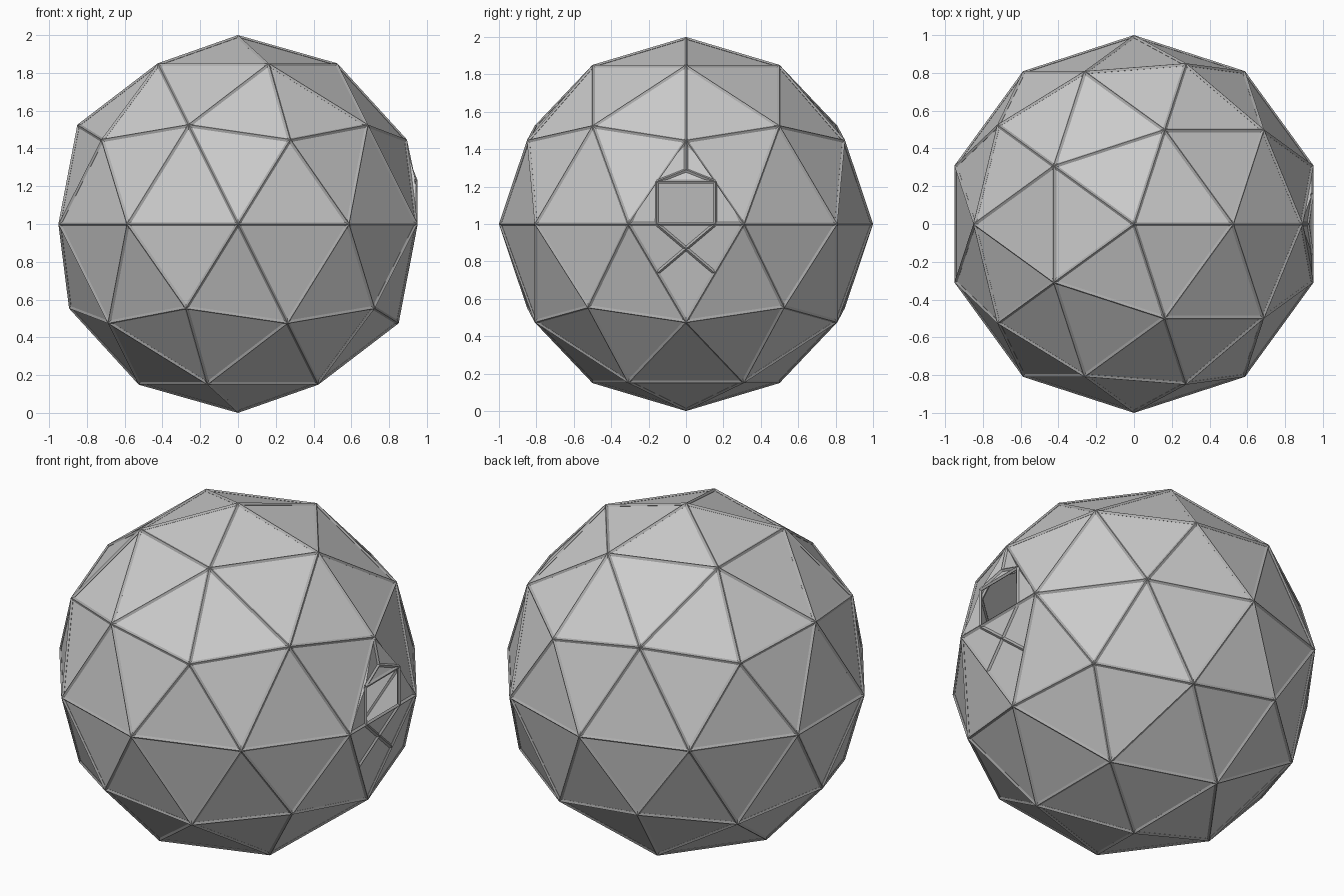
import bpy, bmesh
from mathutils import Vector

if "Cube" in bpy.data.objects:
    bpy.data.objects.remove(bpy.data.objects["Cube"])

RADIUS, RISE, WIDTH = 0.99, 0.01, 0.011   # shell radius, strut height, strut half width
CENTRE = Vector((0, 0, 1))


def material(name, value):
    m = bpy.data.materials.new(name)
    m.diffuse_color = (value, value, value, 1)
    m.use_nodes = True
    m.node_tree.nodes["Principled BSDF"].inputs["Base Color"].default_value = m.diffuse_color
    return m


def finish(bm, name, mat):
    me = bpy.data.meshes.new(name)
    bm.to_mesh(me)
    bm.free()
    me.materials.append(mat)
    ob = bpy.data.objects.new(name, me)
    ob.location = CENTRE
    bpy.context.collection.objects.link(ob)
    return ob


panel_grey = material("panel grey", 0.6)
strut_grey = material("strut grey", 0.42)

# Geodesic panel shell
shell = bmesh.new()
bmesh.ops.create_icosphere(shell, subdivisions=2, radius=RADIUS)


def corner(x, y, z):
    target = Vector((x, y, z))
    return min(shell.verts, key=lambda v: (v.co - target).length).co.copy()


top = corner(0.89, 0, 0.45)
left, right = corner(0.95, -0.31, 0), corner(0.95, 0.31, 0)
edges = [(e.verts[0].co.copy(), e.verts[1].co.copy()) for e in shell.edges]

# Split the bottom side of the doorway triangle: its middle stretch is left to the door sill
edges = [e for e in edges if not (left in e and right in e)]

# Remove the doorway triangle
mid = (top + left + right) / 3
door_face = min(shell.faces, key=lambda f: (f.calc_center_median() - mid).length)
bmesh.ops.delete(shell, geom=[door_face], context='FACES_ONLY')


def add_panel(*points):
    f = shell.faces.new([shell.verts.new(p) for p in points])
    f.normal_update()
    if f.normal.dot(f.calc_center_median()) < 0:
        f.normal_flip()


# Doorway surround: small gable, two cheeks and the slivers joining them to the shell
gable = Vector((0.918, 0, 0.287))
bottom = corner(0.85, 0, -0.53)
lintel, sill, brace = [], [], []
for s, base in ((-1, left), (1, right)):
    head = Vector((0.942, s * 0.155, 0.226))
    foot = Vector((base.x, s * 0.155, 0))
    low = (base + bottom) / 2
    lintel.append(head)
    sill.append(foot)
    brace.append(low)
    add_panel(top, gable, head)
    add_panel(top, head, base)
    add_panel(base, foot, head)
    edges += [(gable, head), (head, foot), (base, foot)]
add_panel(gable, *lintel)
edges += [(top, gable), tuple(lintel), tuple(sill)]

# Crossed braces on the panel under the doorway
edges += [(sill[0], brace[1]), (sill[1], brace[0])]
finish(shell, "geodesic_panels", panel_grey)

# Diamond section struts along every edge
struts = bmesh.new()
for p, q in edges:
    side = (q - p).cross(p + q).normalized() * WIDTH
    rings = []
    for c in (p, q):
        out = c.normalized() * RISE
        rings.append([struts.verts.new(c + d) for d in (out, side, -out, -side)])
    a, b = rings
    for i in range(4):
        j = (i + 1) % 4
        struts.faces.new((a[i], a[j], b[j], b[i]))
    struts.faces.new(a[::-1])
    struts.faces.new(b)
bmesh.ops.recalc_face_normals(struts, faces=struts.faces)
finish(struts, "edge_struts", strut_grey)
